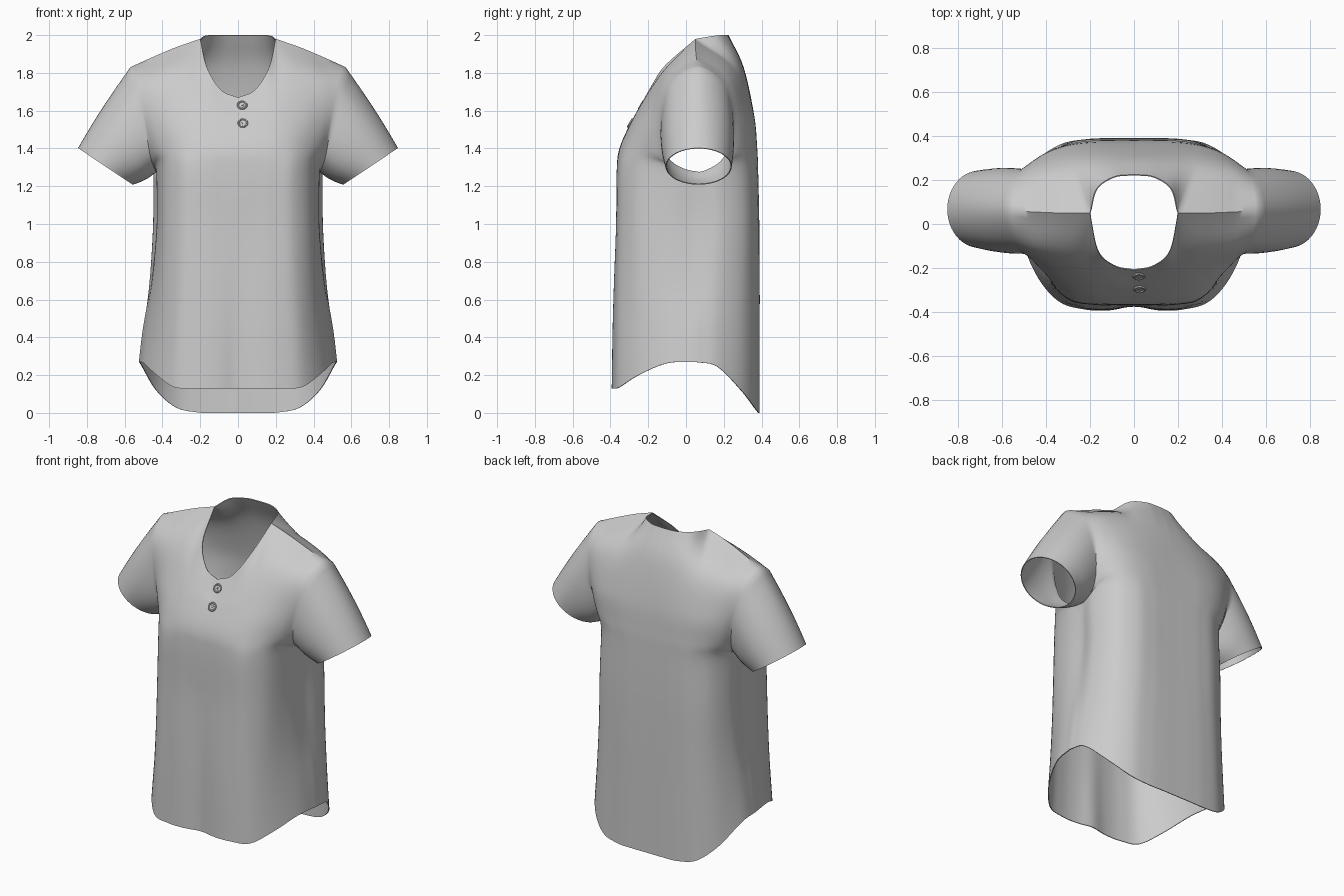
import bpy, bmesh, math
from mathutils import Vector, Matrix

if "Cube" in bpy.data.objects:
    bpy.data.objects.remove(bpy.data.objects["Cube"])

SUB = 6  # interpolation steps between control points


def spline(pts, closed=False):
    """Dense Catmull-Rom curve through the control points."""
    pts = [Vector(q) for q in pts]
    if closed:  # first and last point coincide
        p = [pts[-2]] + pts + [pts[1]]
    else:
        p = [2 * pts[0] - pts[1]] + pts + [2 * pts[-1] - pts[-2]]
    out = []
    for i in range(1, len(p) - 2):
        a, b, c, d = p[i - 1:i + 3]
        for k in range(SUB):
            t = k / SUB
            out.append(0.5 * (2 * b + (c - a) * t + (2 * a - 5 * b + 4 * c - d) * t * t
                              + (3 * b - a - 3 * c + d) * t ** 3))
    return out + [pts[-1].copy()]


def surface(rows, top, edge):
    """Dense grid through control rows, pulled onto exact top and side curves."""
    cols = [spline(c) for c in zip(*rows)]
    g = [spline(r) for r in zip(*cols)]
    m, n = len(g) - 1, len(g[0]) - 1
    moves = [q - p for p, q in zip(g[m], top)]
    for i in range(SUB + 1):
        for j in range(n + 1):
            g[m - i][j] += moves[j] * (1 - i / SUB)
    for row, q in zip(g, edge):
        move = q - row[n]
        for j in range(SUB + 1):
            row[n - j] += move * (1 - j / SUB)
    return g


def add_grid(bm, grid, flip=False):
    v = [[bm.verts.new(p) for p in r] for r in grid]
    for i in range(len(v) - 1):
        for j in range(len(v[0]) - 1):
            q = [v[i][j], v[i][j + 1], v[i + 1][j + 1], v[i + 1][j]]
            bm.faces.new(q[::-1] if flip else q)


def finish(bm, name, cloth=True, angle=50):
    bmesh.ops.remove_doubles(bm, verts=bm.verts, dist=0.0004)
    me = bpy.data.meshes.new(name)
    bm.to_mesh(me)
    bm.free()
    ob = bpy.data.objects.new(name, me)
    bpy.context.collection.objects.link(ob)
    bpy.ops.object.select_all(action='DESELECT')
    bpy.context.view_layer.objects.active = ob
    ob.select_set(True)
    bpy.ops.object.shade_smooth_by_angle(angle=math.radians(angle))
    if cloth:
        m = ob.modifiers.new("mirror", 'MIRROR')
        m.merge_threshold = 0.001
        s = ob.modifiers.new("cloth_thickness", 'SOLIDIFY')
        s.thickness = 0.005
        s.offset = -1
        e = ob.modifiers.new("crisp_hems", 'EDGE_SPLIT')
        e.split_angle = math.radians(60)
    return ob


# Lower body: rows of (z, side half width, front y, back y, front fullness, back fullness)
levels = [(0.27, .525, -.395, .39, 0, 0), (0.45, .503, -.39, .39, 0, 0),
          (0.7, .46, -.382, .39, .05, .05), (1.0, .428, -.37, .388, .1, .1),
          (1.275, .432, -.367, .382, .08, .08)]
SIDE_Y = 0.05
XF = {'front': [0, .2, .42, .64, .82, .95, 1], 'back': [0, .2, .41, .63, .83, .97, 1]}
YF = {'front': [1, 1, .985, .91, .68, .34, 0], 'back': [1, 1, .985, .92, .71, .34, 0]}
LIFT = {'front': [0, 0, 0, .04, .5, .95, 1], 'back': [0, 0, .01, .11, .45, .91, 1]}
FULL = {'front': [0, 0, .2, .7, 1, .5, 0], 'back': [0, 0, .2, .6, 1, .8, 0]}
HEM = {'front': .13, 'back': 0.0}


def lower_rows(side):
    rows = []
    for n, (z, w, yf, yb, bf, bb) in enumerate(levels):
        y, b = (yf, bf) if side == 'front' else (yb, bb)
        row = []
        for fx, fy, l, f in zip(XF[side], YF[side], LIFT[side], FULL[side]):
            zz = HEM[side] + (z - HEM[side]) * l if n == 0 else z
            row.append((w * fx * (1 + b * f), SIDE_Y + (y - SIDE_Y) * (fy + b * f * .5), zz))
        rows.append(row)
    return rows


# Upper body: chest to neckline and shoulder seam, centre to armhole
shoulder = [(.2, .05, 1.98), (.33, .05, 1.935), (.46, .055, 1.88), (.57, .06, 1.83)]
neck_front = [(0, -.21, 1.67), (.09, -.19, 1.71), (.165, -.12, 1.83)] + shoulder[:1]
neck_back = [(0, .225, 2.0), (.09, .215, 2.0), (.17, .16, 1.998)] + shoulder[:1]
upper_front = [
    [(0, -.352, 1.4), (.1, -.352, 1.4), (.2, -.343, 1.4), (.295, -.312, 1.405),
     (.375, -.255, 1.4), (.43, -.185, 1.38), (.462, -.1, 1.35)],
    [(0, -.295, 1.53), (.1, -.293, 1.535), (.2, -.28, 1.55), (.29, -.25, 1.57),
     (.375, -.215, 1.57), (.445, -.175, 1.55), (.495, -.135, 1.53)],
    [(0, -.25, 1.6), (.1, -.243, 1.625), (.19, -.205, 1.69), (.265, -.135, 1.79),
     (.36, -.12, 1.785), (.45, -.11, 1.76), (.54, -.085, 1.735)],
    neck_front[:3] + shoulder]
upper_back = [
    [(0, .377, 1.4), (.1, .377, 1.4), (.2, .375, 1.4), (.3, .36, 1.4),
     (.385, .325, 1.4), (.44, .27, 1.38), (.462, .2, 1.345)],
    [(0, .36, 1.58), (.1, .36, 1.58), (.2, .357, 1.58), (.3, .345, 1.58),
     (.39, .32, 1.58), (.46, .285, 1.57), (.505, .25, 1.55)],
    [(0, .305, 1.83), (.1, .3, 1.83), (.19, .285, 1.83), (.28, .26, 1.82),
     (.37, .245, 1.8), (.46, .23, 1.77), (.545, .2, 1.74)],
    neck_back[:3] + shoulder]

# Shared seam curves: shoulder, side seam and rounded armhole (armpit, front, top, back)
shoulder_seam = spline(shoulder)
side_seam = spline([(lv[1], SIDE_Y, lv[0]) for lv in levels])
armpit = side_seam[-1]
armhole = spline([armpit] + [r[-1] for r in upper_front]
                 + [r[-1] for r in upper_back[-2::-1]] + [armpit], closed=True)
half = len(upper_front) * SUB
front = surface(lower_rows('front') + upper_front,
                spline(neck_front)[:-1] + shoulder_seam, side_seam[:-1] + armhole[:half + 1])
back = surface(lower_rows('back') + upper_back,
               spline(neck_back)[:-1] + shoulder_seam, side_seam[:-1] + armhole[:half - 1:-1])

# Soft hanging fold down the front centre
for row in front:
    for p in row:
        p.y += .025 * math.exp(-(p.x / .08) ** 2) * max(0, 1 - p.z / 1.1)

# Sleeve: loft from the armhole edge to a round cuff
n = len(armhole) - 1
centre, up = Vector((.702, .067, 1.305)), Vector((.145, 0, .097))
cuff = []
for j in range(n + 1):
    a = 2 * math.pi * j / n
    cuff.append(centre - up * math.cos(a) - Vector((0, .175, 0)) * math.sin(a))
arm_centre = sum(armhole[:-1], Vector()) / n
rings = []
for i in range(13):
    t = i / 12
    c = arm_centre.lerp(centre, t)
    ring = []
    for a, b in zip(armhole, cuff):
        p = a.lerp(b, t)
        ring.append(p + (p - c).normalized() * .008 * math.sin(math.pi * t))
    rings.append(ring)

# Shirt: front, back and sleeve sewn into one mirrored cloth
bm = bmesh.new()
add_grid(bm, front)
add_grid(bm, back, flip=True)
add_grid(bm, rings, flip=True)
finish(bm, "shirt")

# Buttons: turned disc with raised rim and crossed thread
profile = [(.0, .0), (.026, .0), (.028, .005), (.025, .01), (.020, .01), (.017, .006), (.0, .006)]
for idx, loc in enumerate([(.022, -.234, 1.627), (.026, -.292, 1.532)]):
    bm = bmesh.new()
    steps = 24
    add_grid(bm, [[(r * math.cos(2 * math.pi * s / steps), r * math.sin(2 * math.pi * s / steps), h)
                   for s in range(steps + 1)] for r, h in profile])
    bmesh.ops.dissolve_degenerate(bm, dist=1e-5, edges=bm.edges)
    for ang in (.785, -.785):
        bmesh.ops.create_cube(bm, size=1, matrix=Matrix.Translation((0, 0, .007))
                              @ Matrix.Rotation(ang, 4, 'Z') @ Matrix.Diagonal((.02, .004, .004, 1)))
    bmesh.ops.recalc_face_normals(bm, faces=bm.faces)
    ob = finish(bm, f"button_{idx + 1}", cloth=False, angle=30)
    ob.location = loc
    ob.rotation_euler = (1.03, 0, 0)
